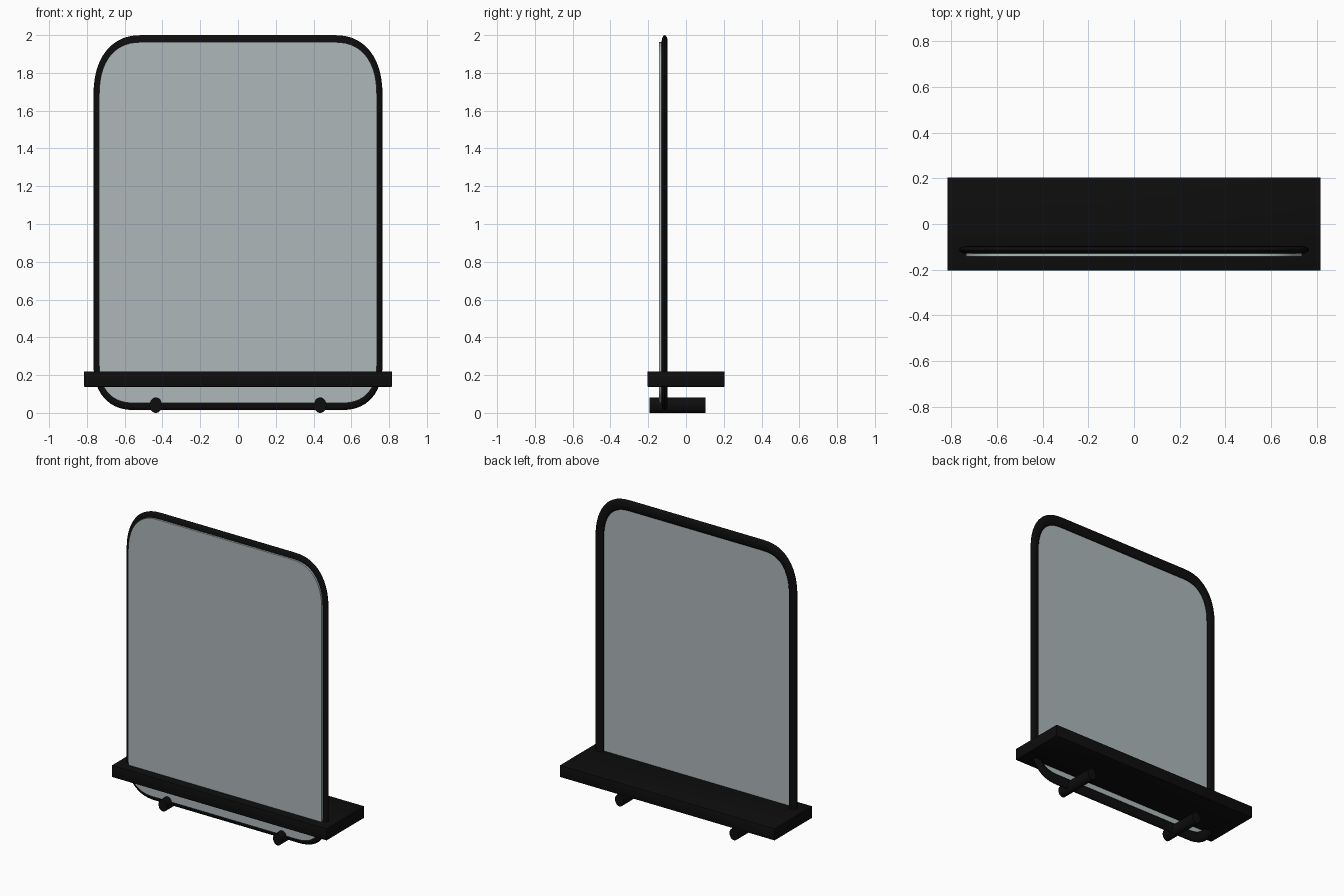
import bpy, bmesh, math

cube = bpy.data.objects.get("Cube")
if cube:
    bpy.data.objects.remove(cube, do_unlink=True)


def make_material(name, rgb, rough):
    mat = bpy.data.materials.new(name)
    mat.use_nodes = True
    mat.diffuse_color = (*rgb, 1)
    bsdf = mat.node_tree.nodes["Principled BSDF"]
    bsdf.inputs["Base Color"].default_value = (*rgb, 1)
    bsdf.inputs["Roughness"].default_value = rough
    return mat


BLACK = make_material("matte black", (0.004, 0.004, 0.004), 0.5)
GLASS = make_material("silver glass", (0.42, 0.475, 0.485), 0.3)


def finish(name, bm, mat, smooth=True):
    bmesh.ops.recalc_face_normals(bm, faces=bm.faces)
    mesh = bpy.data.meshes.new(name)
    bm.to_mesh(mesh)
    bm.free()
    mesh.materials.append(mat)
    obj = bpy.data.objects.new(name, mesh)
    bpy.context.collection.objects.link(obj)
    if smooth:
        bpy.ops.object.select_all(action="DESELECT")
        obj.select_set(True)
        bpy.context.view_layer.objects.active = obj
        bpy.ops.object.shade_smooth_by_angle(angle=math.radians(35))
    return obj


def outline(half_w=0.735, z0=0.052, z1=1.963, steps=14, power=2.4):
    """Soft-cornered rectangle in the xz plane, counter-clockwise."""
    pts = []
    corners = [(1, 1, 0.23, 0.29), (-1, 1, 0.23, 0.29),
               (-1, -1, 0.19, 0.21), (1, -1, 0.19, 0.21)]
    for k, (sx, sz, rx, rz) in enumerate(corners):
        cx = sx * (half_w - rx)
        cz = z1 - rz if sz > 0 else z0 + rz
        for i in range(steps + 1):
            a = math.pi / 2 * (k + i / steps)
            c, s = abs(math.cos(a)), abs(math.sin(a))
            pts.append((cx + sx * rx * c ** (2 / power),
                        cz + sz * rz * s ** (2 / power)))
    return pts


PATH = outline()

# Frame: oval section swept round the outline
bm = bmesh.new()
rings, sides, n = [], 16, len(PATH)
for i, (x, z) in enumerate(PATH):
    (xa, za), (xb, zb) = PATH[i - 1], PATH[(i + 1) % n]
    dx, dz = xb - xa, zb - za
    length = math.hypot(dx, dz)
    nx, nz = dz / length, -dx / length
    ring = []
    for j in range(sides):
        t = 2 * math.pi * j / sides
        ring.append(bm.verts.new((x + nx * 0.030 * math.cos(t),
                                  -0.113 + 0.016 * math.sin(t),
                                  z + nz * 0.037 * math.cos(t))))
    rings.append(ring)
for i in range(n):
    a, b = rings[i], rings[(i + 1) % n]
    for j in range(sides):
        k = (j + 1) % sides
        bm.faces.new((a[j], a[k], b[k], b[j]))
finish("mirror_frame", bm, BLACK)

# Mirror pane: the same outline as a thin plate on the front of the frame
bm = bmesh.new()
face = bm.faces.new([bm.verts.new((x, -0.142, z)) for x, z in PATH])
ext = bmesh.ops.extrude_face_region(bm, geom=[face], use_keep_orig=True)
new_verts = [v for v in ext["geom"] if isinstance(v, bmesh.types.BMVert)]
bmesh.ops.translate(bm, vec=(0, 0.016, 0), verts=new_verts)
finish("mirror_pane", bm, GLASS)

# Shelf: long board with a fine softened edge
bm = bmesh.new()
bmesh.ops.create_cube(bm, size=1)
bmesh.ops.scale(bm, vec=(1.632, 0.408, 0.082), verts=bm.verts)
bmesh.ops.translate(bm, vec=(0, 0, 0.179), verts=bm.verts)
bmesh.ops.bevel(bm, geom=list(bm.edges), offset=0.004, segments=2,
                affect="EDGES", profile=0.5)
finish("shelf", bm, BLACK)

# Pegs: two round bars running front to back under the shelf
for name, x in (("left_peg", 0.435), ("right_peg", -0.435)):
    bm = bmesh.new()
    bmesh.ops.create_cone(bm, cap_ends=True, segments=32,
                          radius1=1, radius2=1, depth=1)
    for v in bm.verts:
        px, py, pz = v.co
        v.co = (x + 0.033 * px, -0.046 + 0.296 * pz, 0.041 + 0.041 * py)
    finish(name, bm, BLACK)
